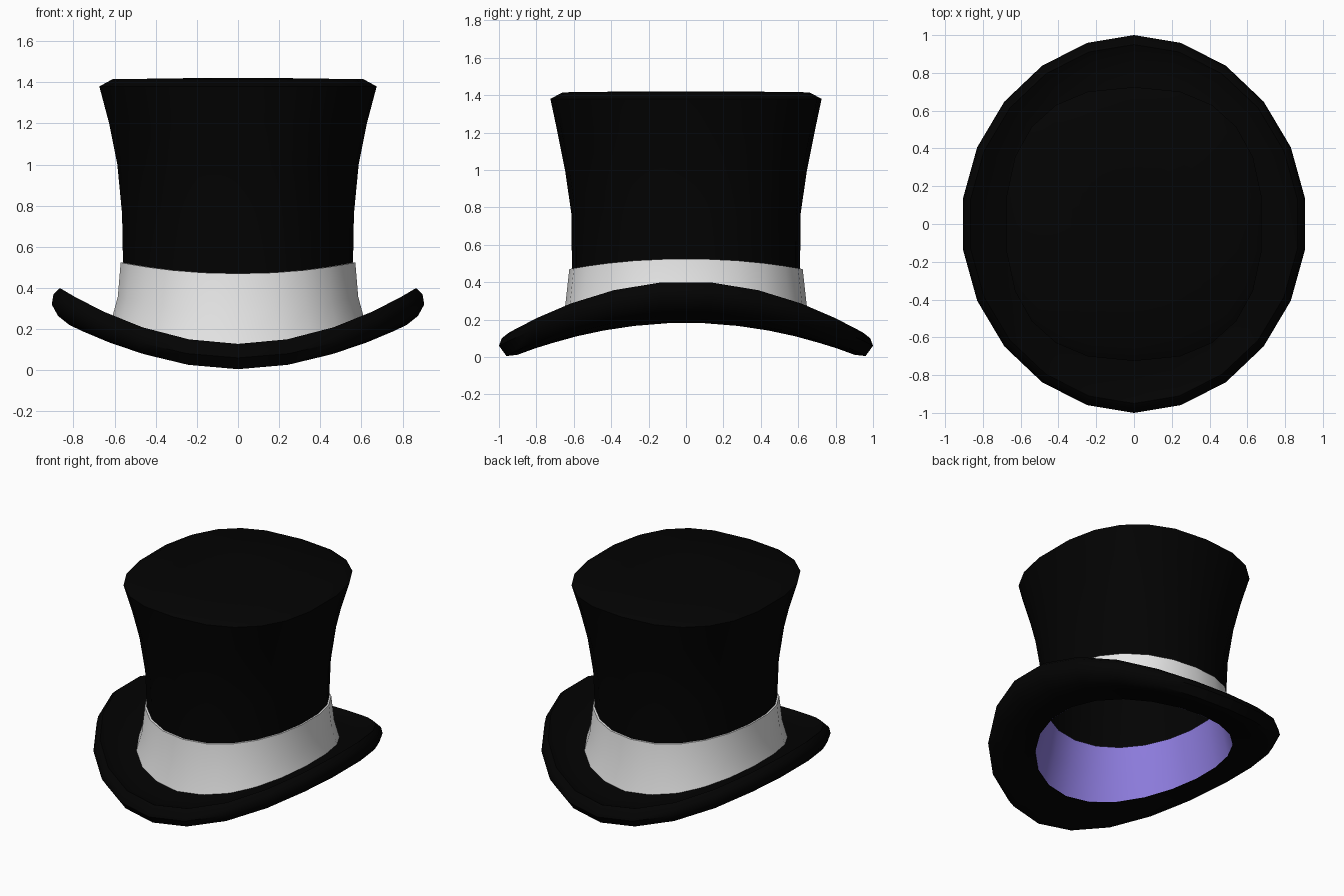
import bpy
import bmesh
import math

cube = bpy.data.objects.get("Cube")
if cube:
    bpy.data.objects.remove(cube, do_unlink=True)


def make_material(name, rgb):
    mat = bpy.data.materials.new(name)
    mat.use_nodes = True
    mat.diffuse_color = (*rgb, 1)
    mat.node_tree.nodes["Principled BSDF"].inputs["Base Color"].default_value = (*rgb, 1)
    return mat


black = make_material("black felt", (0.0008, 0.0008, 0.0008))
white = make_material("white satin", (0.8, 0.8, 0.8))
purple = make_material("purple lining", (0.265, 0.2, 0.72))


def rounded(value, power):
    return math.copysign(abs(value) ** (2 / power), value)


def loft(name, rings, mat, powers, sides=22, cap=None, closed=False):
    """Skin oval rings given as (x radius, y radius, height at front, height at sides).
    The squareness of the ovals blends between the two powers."""
    bm = bmesh.new()
    loops = []
    for k, (rx, ry, z_front, z_side) in enumerate(rings):
        power = powers[0] + (powers[1] - powers[0]) * k / (len(rings) - 1)
        loop = []
        for i in range(sides):
            a = math.tau * (i + 0.5) / sides
            c, s = math.cos(a), math.sin(a)
            z = z_front + (z_side - z_front) * c * c
            loop.append(bm.verts.new((rx * rounded(c, power), ry * rounded(s, power), z)))
        loops.append(loop)
    pairs = list(zip(loops, loops[1:]))
    if closed:
        pairs.append((loops[-1], loops[0]))
    for low, high in pairs:
        for i in range(sides):
            j = (i + 1) % sides
            bm.faces.new((low[i], low[j], high[j], high[i]))
    if cap == "last":
        bm.faces.new(loops[-1])
    elif cap == "first":
        bm.faces.new(loops[0][::-1])
    mesh = bpy.data.meshes.new(name)
    bm.to_mesh(mesh)
    bm.free()
    mesh.materials.append(mat)
    obj = bpy.data.objects.new(name, mesh)
    bpy.context.collection.objects.link(obj)
    bpy.ops.object.select_all(action="DESELECT")
    obj.select_set(True)
    bpy.context.view_layer.objects.active = obj
    bpy.ops.object.shade_smooth_by_angle(angle=math.radians(50))


# Curled brim: underside, rolled rim, then upper side
loft("brim", [
    (0.615, 0.685, 0.085, 0.183),
    (0.74, 0.81, 0.045, 0.20),
    (0.83, 0.90, 0.012, 0.225),
    (0.885, 0.96, 0.005, 0.27),
    (0.915, 1.0, 0.06, 0.325),
    (0.907, 0.985, 0.10, 0.375),
    (0.875, 0.95, 0.128, 0.405),
    (0.82, 0.895, 0.105, 0.36),
    (0.71, 0.78, 0.11, 0.29),
    (0.62, 0.69, 0.125, 0.25),
], black, (1.95, 1.95), closed=True)

# Flared crown with a bevelled top edge
loft("crown", [
    (0.564, 0.61, 0.43, 0.48),
    (0.569, 0.612, 0.76, 0.76),
    (0.592, 0.647, 1.0, 1.0),
    (0.632, 0.687, 1.2, 1.2),
    (0.68, 0.725, 1.38, 1.38),
    (0.615, 0.66, 1.415, 1.415),
    (0.25, 0.27, 1.42, 1.42),
], black, (2.1, 2.65), cap="last")

# Wide satin band around the foot of the crown, flaring into the brim
loft("hat_band", [
    (0.628, 0.69, 0.09, 0.22),
    (0.59, 0.645, 0.28, 0.36),
    (0.576, 0.624, 0.47, 0.525),
    (0.56, 0.604, 0.47, 0.525),
], white, (2.17, 2.09))

# Inside of the crown, from the ceiling downwards
loft("crown_inside", [
    (0.61, 0.655, 1.405, 1.405),
    (0.668, 0.713, 1.372, 1.372),
    (0.621, 0.676, 1.2, 1.2),
    (0.581, 0.636, 1.0, 1.0),
    (0.558, 0.601, 0.76, 0.76),
    (0.557, 0.601, 0.45, 0.50),
], black, (2.55, 2.08), cap="first")

# Coloured sweatband lining the opening
loft("inner_lining", [
    (0.557, 0.60, 0.47, 0.52),
    (0.55, 0.592, 0.465, 0.515),
    (0.576, 0.631, 0.28, 0.36),
    (0.612, 0.681, 0.087, 0.185),
], purple, (2.06, 1.97))
